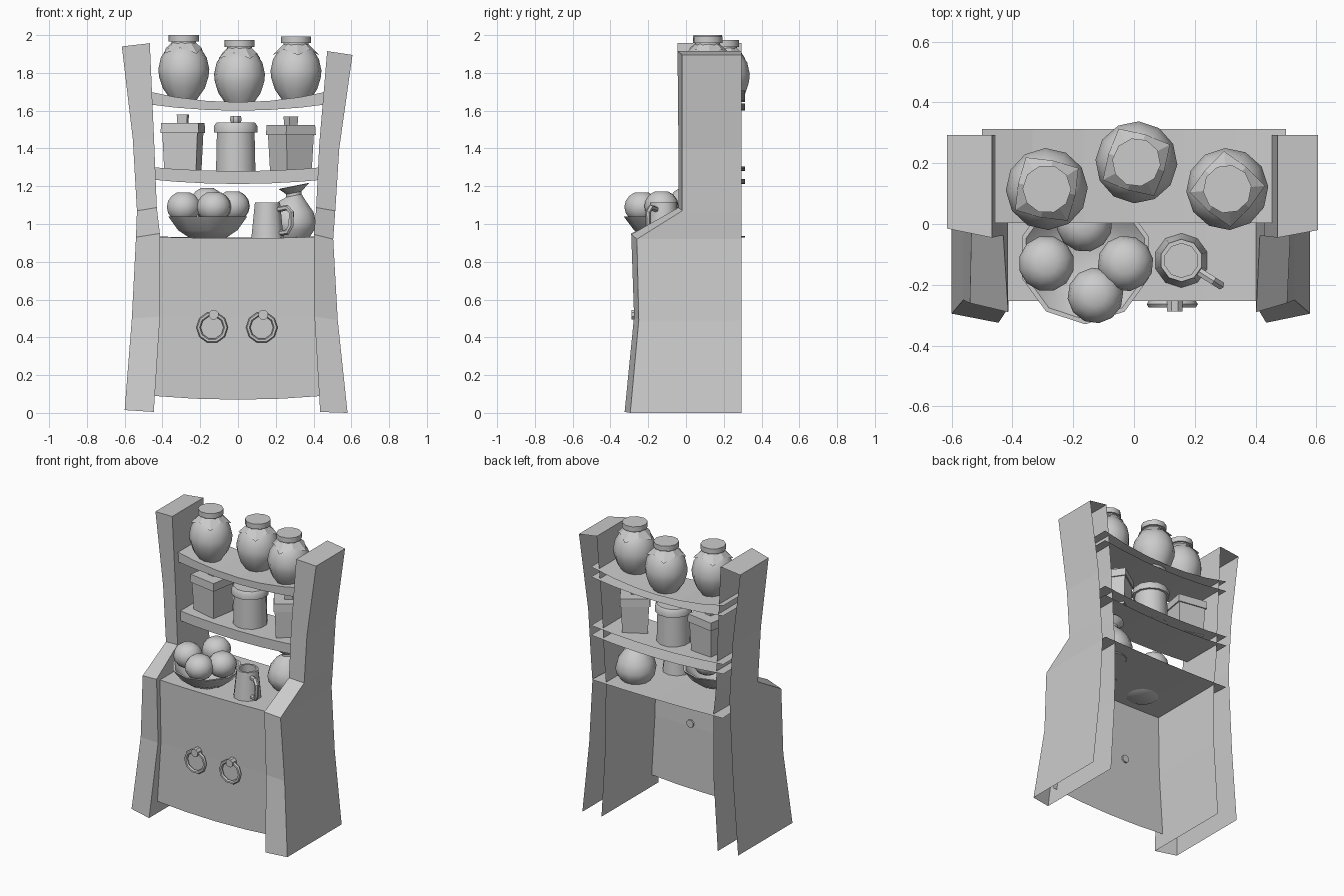
import bpy, bmesh
from math import sin, cos, pi, radians, atan2
from mathutils import Matrix, Vector

if "Cube" in bpy.data.objects:
    bpy.data.objects.remove(bpy.data.objects["Cube"])


def make(name, verts, faces, loc=(0, 0, 0), rot=(0, 0, 0), smooth=False):
    me = bpy.data.meshes.new(name)
    me.from_pydata(verts, [], faces)
    ob = bpy.data.objects.new(name, me)
    ob.location, ob.rotation_euler = loc, rot
    bpy.context.collection.objects.link(ob)
    if smooth:
        bpy.ops.object.select_all(action='DESELECT')
        ob.select_set(True)
        bpy.context.view_layer.objects.active = ob
        bpy.ops.object.shade_smooth_by_angle(angle=radians(40))
    return ob


def loft(rows, closed=False):
    """Join equal-length rows of points with quads."""
    n = len(rows[0])
    verts = [p for r in rows for p in r]
    faces = []
    for i in range(len(rows) - 1):
        for j in range(n if closed else n - 1):
            k = (j + 1) % n
            faces.append((i*n + j, i*n + k, (i+1)*n + k, (i+1)*n + j))
    return verts, faces


def lathe(name, prof, n, loc, turn=0, smooth=True, bottom=True, top=True):
    """Rings of n sides from (radius, z) points, with end caps."""
    a0 = pi / n + turn
    rows = [[(r*cos(a0 + 2*pi*j/n), r*sin(a0 + 2*pi*j/n), z) for j in range(n)]
            for r, z in prof]
    v, f = loft(rows, True)
    if bottom:
        f.append(tuple(range(n))[::-1])
    if top:
        f.append(tuple(range(len(v) - n, len(v))))
    return make(name, v, f, loc, smooth=smooth)


def tube(name, path, r, n, closed=False, loc=(0, 0, 0), rot=(0, 0, 0)):
    """Tube along a path lying in the local XZ plane."""
    rows, m = [], len(path)
    for i, (x, z) in enumerate(path):
        a = path[(i-1) % m] if closed or i else path[i]
        b = path[(i+1) % m] if closed or i < m-1 else path[i]
        t = Vector((b[0]-a[0], 0, b[1]-a[1])).normalized()
        s = Vector((0, 1, 0)).cross(t)
        rows.append([tuple(Vector((x, 0, z)) + s*r*cos(2*pi*k/n)
                           + Vector((0, r*sin(2*pi*k/n), 0))) for k in range(n)])
    if closed:
        rows.append(rows[0])
    v, f = loft(rows, True)
    ob = make(name, v, f, loc, rot, True)
    bm = bmesh.new()
    bm.from_mesh(ob.data)
    bmesh.ops.remove_doubles(bm, verts=bm.verts, dist=1e-5)
    bmesh.ops.recalc_face_normals(bm, faces=bm.faces)
    bm.to_mesh(ob.data)
    bm.free()
    return ob


# Side uprights, open at back and bottom: (outer x, y, z, inner x, y, z) per level
BACK = 0.293
left = [(-.60, -.295, .015, -.446, -.325, .005), (-.562, -.25, .50, -.413, -.275, .51),
        (-.54, -.26, .93, -.414, -.29, .95), (-.535, -.015, 1.07, -.43, -.04, 1.087),
        (-.557, -.015, 1.45, -.445, -.04, 1.46), (-.615, -.015, 1.94, -.467, -.045, 1.957)]
right = [(.58, -.295, 0, .435, -.325, .005), (.528, -.25, .49, .405, -.275, .51),
         (.504, -.26, .92, .402, -.29, .945), (.515, -.02, 1.07, .414, -.04, 1.087),
         (.536, -.02, 1.40, .43, -.04, 1.42), (.606, -.02, 1.895, .472, -.045, 1.915)]
for name, data in (("left_upright", left), ("right_upright", right)):
    rows = []
    for xo, yo, zo, xi, yi, zi in data:
        row = [(xo, BACK, zo), (xo, yo, zo), (xi, yi, zi), (xi, BACK, zi)]
        rows.append(row if xo < 0 else row[::-1])
    v, f = loft(rows)
    f.append(tuple(range(len(v) - 4, len(v))))
    make(name, v, f)

# Cabinet front and counter, one bent sheet
xs = [-.46 + .92*i/4 for i in range(5)]
sag = lambda x: (x / .45)**2
rows = [[(x, -.243, .07 + .02*sag(x)) for x in xs],
        [(x, -.243, .50) for x in xs],
        [(x, -.253, .925 + .007*sag(x)) for x in xs],
        [(x*1.08, .312, .928 + .007*sag(x)) for x in xs]]
make("cabinet_front_and_counter", *loft(rows))

# Sagging shelves, open at the back
for name, top, tsag, bot, bsag in (("upper_shelf", 1.645, .05, 1.60, .03),
                                   ("lower_shelf", 1.28, .02, 1.212, .022)):
    sx = [-.5 + i/6 for i in range(7)]
    rows = [[(x, .312, bot + bsag*sag(x)) for x in sx],
            [(x, .003, bot + bsag*sag(x)) for x in sx],
            [(x, .003, top + tsag*sag(x)) for x in sx],
            [(x, .312, top + tsag*sag(x)) for x in sx]]
    make(name, *loft(rows))

# Ring pulls with knobs
for i, x in enumerate((-.137, .126)):
    path = [(.072*cos(2*pi*k/10), .072*sin(2*pi*k/10)) for k in range(10)]
    tube(f"ring_pull_{i}", path, .012, 6, True, (x, -.264, .452))
    k = lathe(f"ring_knob_{i}", [(.027, 0), (.027, .055)], 8, (x + .008, -.233, .52))
    k.rotation_euler = (pi/2, 0, 0)

# Cloth-covered jars
for i, (x, y, z, turn) in enumerate(((-.287, .115, 1.66, .3), (.008, .203, 1.633, .2),
                                     (.307, .115, 1.652, -.2))):
    lathe(f"jar_{i}", [(.07, 0), (.112, .06), (.131, .12), (.135, .16), (.122, .22),
                       (.092, .268), (.066, .285), (.066, .31)], 12, (x, y, z), turn)
    lathe(f"jar_lid_{i}", [(.08, .305), (.08, .34)], 10, (x, y, z), turn)
    rows = [[((.125 if j % 2 else .096)*cos(j*pi/4), (.125 if j % 2 else .096)*sin(j*pi/4),
              .242 if j % 2 else .272) for j in range(8)],
            [(.064*cos(j*pi/4), .064*sin(j*pi/4), .302) for j in range(8)]]
    make(f"jar_cloth_{i}", *loft(rows, True), (x, y, z), (0, 0, turn - .5))

# Canisters: two square, one round
q = 2**.5 / 2
for i, (x, z, w, turn) in enumerate(((-.292, 1.285, .178, -.17), (.28, 1.275, .165, .6))):
    loc = (x, .15, z)
    lathe(f"square_canister_{i}", [(w*q*.96, 0), (w*q*1.06, .2)], 4, loc, turn, False)
    lathe(f"square_canister_lid_{i}", [(w*q*1.15, .197), (w*q*1.12, .25)], 4, loc, turn, False)
    lathe(f"square_canister_knob_{i}", [(.036, .25), (.04, .295)], 4, loc, turn, False)
loc = (-.012, .15, 1.28)
lathe("round_canister", [(.108, 0), (.103, .215)], 12, loc)
lathe("round_canister_lid", [(.118, .205), (.118, .24), (.106, .257)], 12, loc)
lathe("round_canister_knob", [(.026, .255), (.034, .27), (.03, .292)], 8, loc)

# Fruit bowl
lathe("bowl", [(.095, 0), (.165, .045), (.22, .118), (.205, .118), (.15, .055), (.08, .02)],
      10, (-.16, -.11, .922))
for i, (x, y, z) in enumerate(((-.288, -.13, 1.09), (-.163, 0, 1.112),
                               (-.028, -.13, 1.095), (-.127, -.235, 1.09))):
    lathe(f"fruit_{i}", [(.092*sin(pi*k/8), -.084*cos(pi*k/8)) for k in range(1, 8)],
          12, (x, y, z), i)

# Mug with handle
loc = (.156, -.12, .922)
lathe("mug", [(.09, 0), (.07, .192), (.056, .192), (.06, .03)], 10, loc)
tube("mug_handle", [(.065, .155), (.125, .165), (.15, .14), (.148, .07), (.125, .035), (.075, .03)],
     .015, 6, False, loc, (0, 0, atan2(-.085, .134)))

# Jug with flared, tilted lip
jug = lathe("jug", [(.09, 0), (.122, .045), (.13, .085), (.115, .14), (.075, .195), (.042, .225),
                    (.042, .24), (.082, .275), (.074, .277), (.034, .245), (.03, .21)],
            12, (.288, .13, .925))
for v in jug.data.vertices:
    if v.co.z > .2:
        v.co.z += v.co.x * .2
        v.co.x += .008
